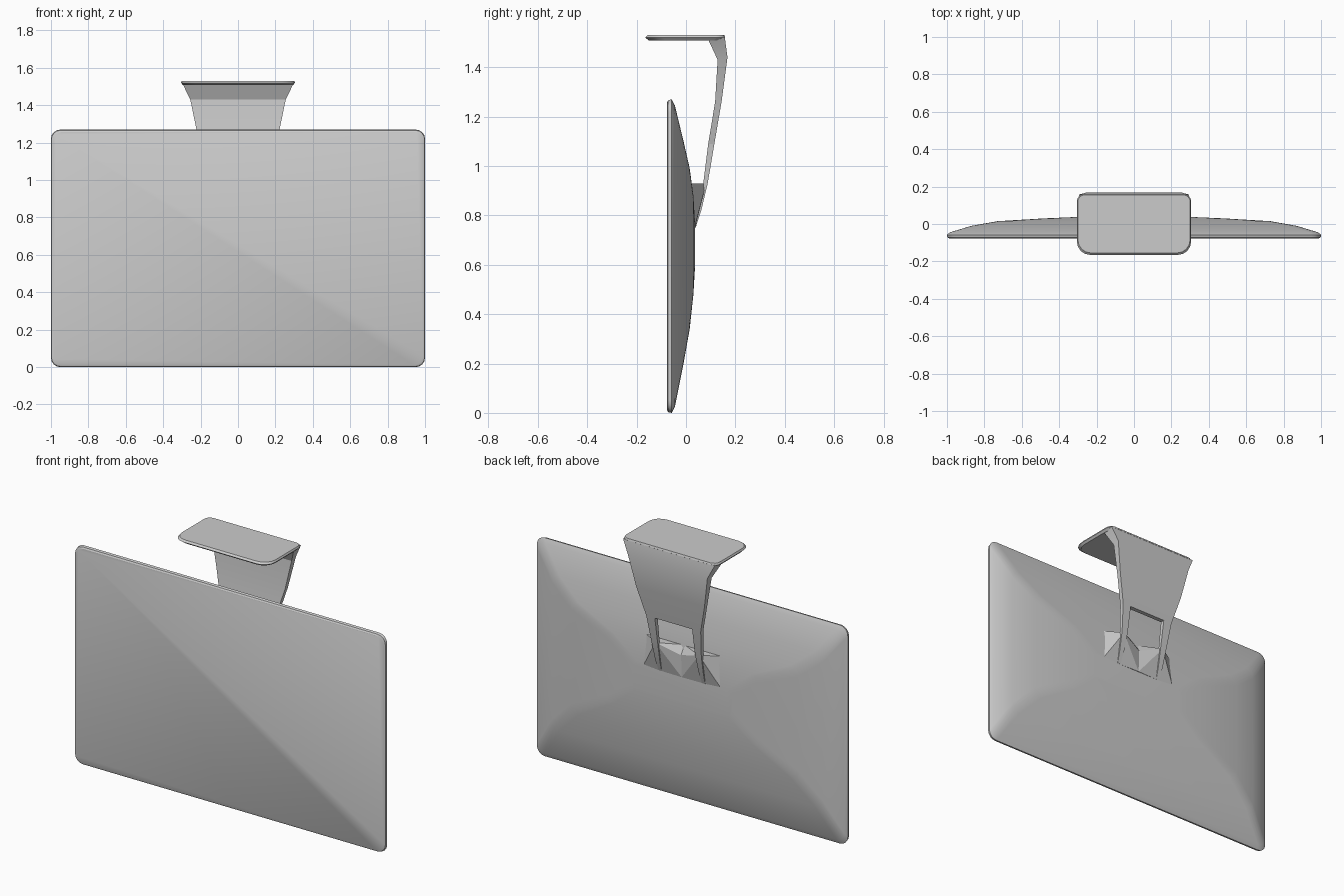
import bpy, bmesh, math

if "Cube" in bpy.data.objects:
    bpy.data.objects.remove(bpy.data.objects["Cube"])


def add_object(name, bm, smooth=True):
    bmesh.ops.recalc_face_normals(bm, faces=bm.faces)
    mesh = bpy.data.meshes.new(name)
    bm.to_mesh(mesh)
    bm.free()
    ob = bpy.data.objects.new(name, mesh)
    bpy.context.collection.objects.link(ob)
    if smooth:
        bpy.ops.object.select_all(action='DESELECT')
        ob.select_set(True)
        bpy.context.view_layer.objects.active = ob
        bpy.ops.object.shade_smooth_by_angle(angle=math.radians(25))
    return ob


def loft(bm, rings):
    """Skin a stack of rings with equal point counts and cap both ends."""
    rows = [[bm.verts.new(p) for p in ring] for ring in rings]
    for a, b in zip(rows, rows[1:]):
        for i in range(len(a)):
            j = (i + 1) % len(a)
            bm.faces.new((a[i], a[j], b[j], b[i]))
    bm.faces.new(rows[0])
    bm.faces.new(rows[-1])


def rounded_rect(x, lo, hi, r_lo, r_hi, n=4):
    """2D outline, symmetric in x, with separate corner radii at lo and hi."""
    pts = []
    for sx, v, r, start in ((1, hi, r_hi, 0), (-1, hi, r_hi, 90),
                            (-1, lo, r_lo, 180), (1, lo, r_lo, 270)):
        cv = v - r if v == hi else v + r
        for i in range(n + 1):
            a = math.radians(start + 90 * i / n)
            pts.append((sx * (x - r) + r * math.cos(a), cv + r * math.sin(a)))
    return pts


# Screen panel: flat front, thin rim, shallow domed back
layers = [  # y, half width, bottom, top, corner radius
    (-0.077, 0.988, 0.012, 1.258, 0.05),
    (-0.072, 0.998, 0.003, 1.266, 0.05),
    (-0.058, 1.0, 0.0, 1.27, 0.05),
    (-0.045, 0.985, 0.025, 1.245, 0.05),
    (-0.010, 0.87, 0.20, 1.10, 0.05),
    (0.015, 0.73, 0.34, 0.99, 0.05),
    (0.030, 0.48, 0.48, 0.88, 0.04),
    (0.037, 0.32, 0.60, 0.76, 0.03),
]
bm = bmesh.new()
loft(bm, [[(x, y, z) for x, z in rounded_rect(w, lo, hi, r, r)]
          for y, w, lo, hi, r in layers])
add_object("screen_panel", bm)

# Foot plate: thin rounded slab with a rear lip
bm = bmesh.new()
loft(bm, [[(x, y, z) for x, y in rounded_rect(w, lo, hi, 0.07, 0.035)]
          for w, lo, hi, z in ((0.295, -0.15, 0.145, 1.508),
                               (0.305, -0.165, 0.158, 1.52),
                               (0.30, -0.155, 0.155, 1.53))])
add_object("foot_plate", bm)

# Neck: tapering curved sheet running down from the plate
neck = [  # half width, inner (y, z), outer (y, z)
    (0.295, (0.09, 1.512), (0.157, 1.522)),
    (0.255, (0.128, 1.43), (0.168, 1.44)),
    (0.22, (0.118, 1.26), (0.144, 1.26)),
    (0.175, (0.09, 1.09), (0.115, 1.09)),
]


def bar_ring(x0, x1, inner, outer):
    return [(x0, *inner), (x1, *inner), (x1, *outer), (x0, *outer)]


bm = bmesh.new()
loft(bm, [bar_ring(-w, w, i, o) for w, i, o in neck])
add_object("neck", bm)

# Twin legs either side of the cable opening
bm = bmesh.new()
for s in (-1, 1):
    loft(bm, [bar_ring(s * 0.12, s * 0.175, (0.09, 1.09), (0.115, 1.09)),
              bar_ring(s * 0.12, s * 0.16, (0.07, 0.93), (0.088, 0.93)),
              bar_ring(s * 0.125, s * 0.155, (0.03, 0.82), (0.062, 0.82)),
              bar_ring(s * 0.13, s * 0.15, (0.02, 0.75), (0.038, 0.75))])
add_object("neck_legs", bm)

# Hinge bracket: folded wedge with a peak under each leg
bm = bmesh.new()
for s in (-1, 1):
    top_out, peak, valley, low_out, low_mid, back_mid, back_low = [
        bm.verts.new((s * x, y, z)) for x, y, z in (
            (0.25, 0.015, 0.93), (0.14, 0.082, 0.93), (0, 0.045, 0.88),
            (0.25, 0.035, 0.75), (0, 0.04, 0.75), (0, 0.015, 0.93),
            (0, 0.01, 0.75))]
    for f in ((top_out, peak, low_out), (peak, low_mid, low_out),
              (peak, valley, low_mid), (top_out, back_mid, peak),
              (back_mid, valley, peak), (low_out, low_mid, back_low),
              (top_out, low_out, back_low), (top_out, back_low, back_mid)):
        bm.faces.new(f)
bmesh.ops.remove_doubles(bm, verts=bm.verts, dist=0.0001)
add_object("hinge_bracket", bm, smooth=False)
